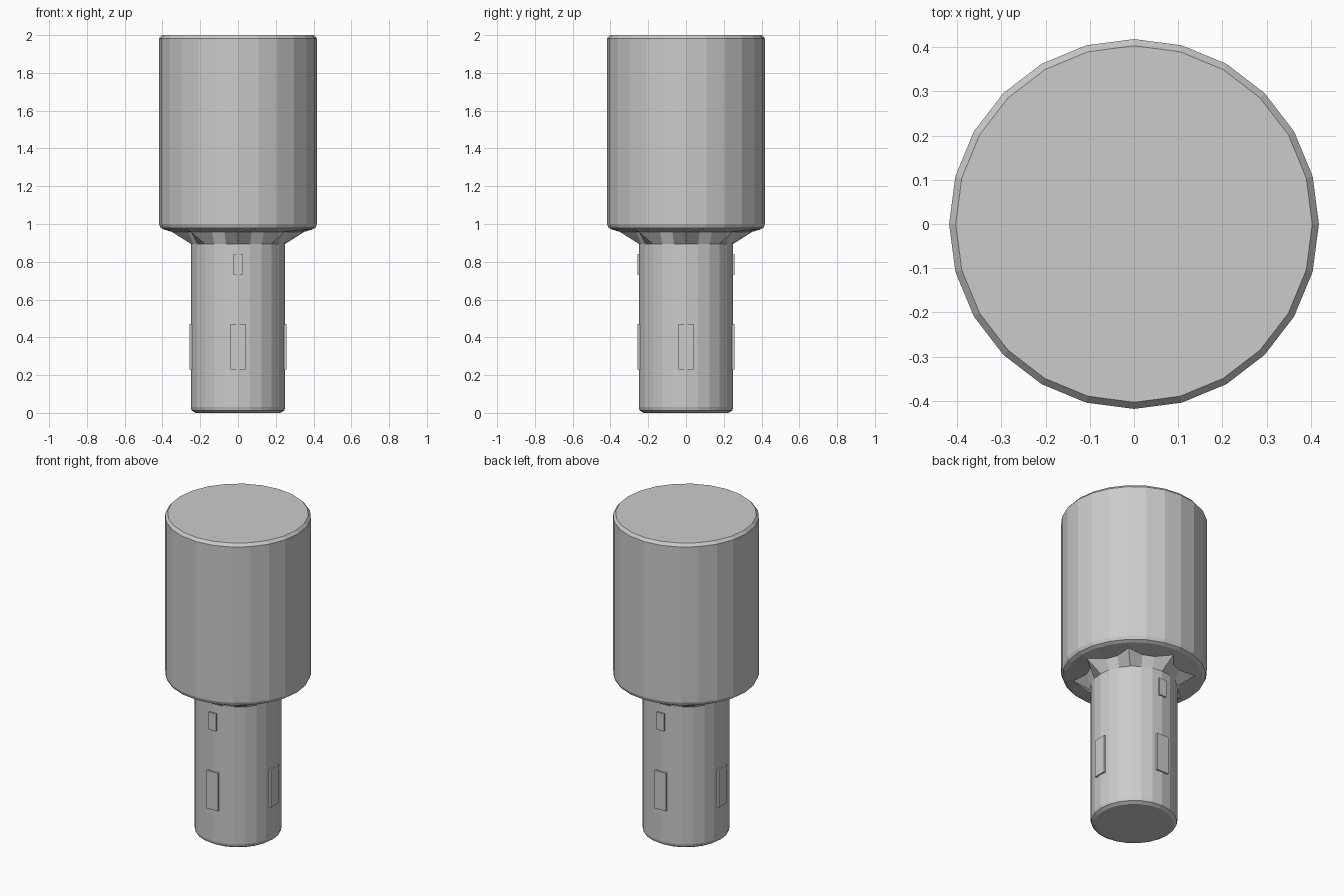
import bpy, bmesh, math
from math import cos, sin, pi

if "Cube" in bpy.data.objects:
    bpy.data.objects.remove(bpy.data.objects["Cube"])

N = 24


def lathe(name, rings, cap_bottom=False, cap_top=False):
    """Flat-shaded skin through rings of (radius or radius function, z)."""
    bm = bmesh.new()
    loops = []
    for r, z in rings:
        loop = []
        for i in range(N):
            a = 2 * pi * i / N
            rad = r(i) if callable(r) else r
            loop.append(bm.verts.new((rad * cos(a), rad * sin(a), z)))
        loops.append(loop)
    for lo, hi in zip(loops, loops[1:]):
        for i in range(N):
            j = (i + 1) % N
            bm.faces.new((lo[i], lo[j], hi[j], hi[i]))
    if cap_bottom:
        bm.faces.new(loops[0][::-1])
    if cap_top:
        bm.faces.new(loops[-1])
    me = bpy.data.meshes.new(name)
    bm.to_mesh(me)
    bm.free()
    ob = bpy.data.objects.new(name, me)
    bpy.context.collection.objects.link(ob)
    return ob


def plate(name, angle, z0, z1, width):
    """Thin raised pad lying on the shaft surface."""
    bm = bmesh.new()
    bmesh.ops.create_cube(bm, size=1)
    for v in bm.verts:
        x = 0.249 + 0.016 * v.co.x
        y = width * v.co.y
        z = (z0 + z1) / 2 + (z1 - z0) * v.co.z
        v.co = (x * cos(angle) - y * sin(angle), x * sin(angle) + y * cos(angle), z)
    me = bpy.data.meshes.new(name)
    bm.to_mesh(me)
    bm.free()
    bpy.context.collection.objects.link(bpy.data.objects.new(name, me))


def fin(i):
    # jagged flare: a few gussets reach out, the gaps stay close to the shaft
    return 0.35 if i % 3 == 0 else 0.275


# Narrow shaft with softened lower rim
lathe("shaft", [(0.225, 0.0), (0.245, 0.012), (0.25, 0.03), (0.25, 0.895)], cap_bottom=True)

# Jagged faceted flare under the head
lathe("neck_flare", [(0.25, 0.895), (fin, 0.958), (0.39, 0.97)])

# Wide head with chamfered rims
lathe("head", [(0.39, 0.97), (0.41, 0.98), (0.418, 1.0), (0.418, 1.982), (0.403, 2.0)], cap_top=True)

# Small raised pads around the shaft
for k in range(4):
    plate("lower_pad", k * pi / 2, 0.23, 0.47, 0.08)
for k in (1, 3):
    plate("upper_pad", k * pi / 2, 0.73, 0.84, 0.05)
